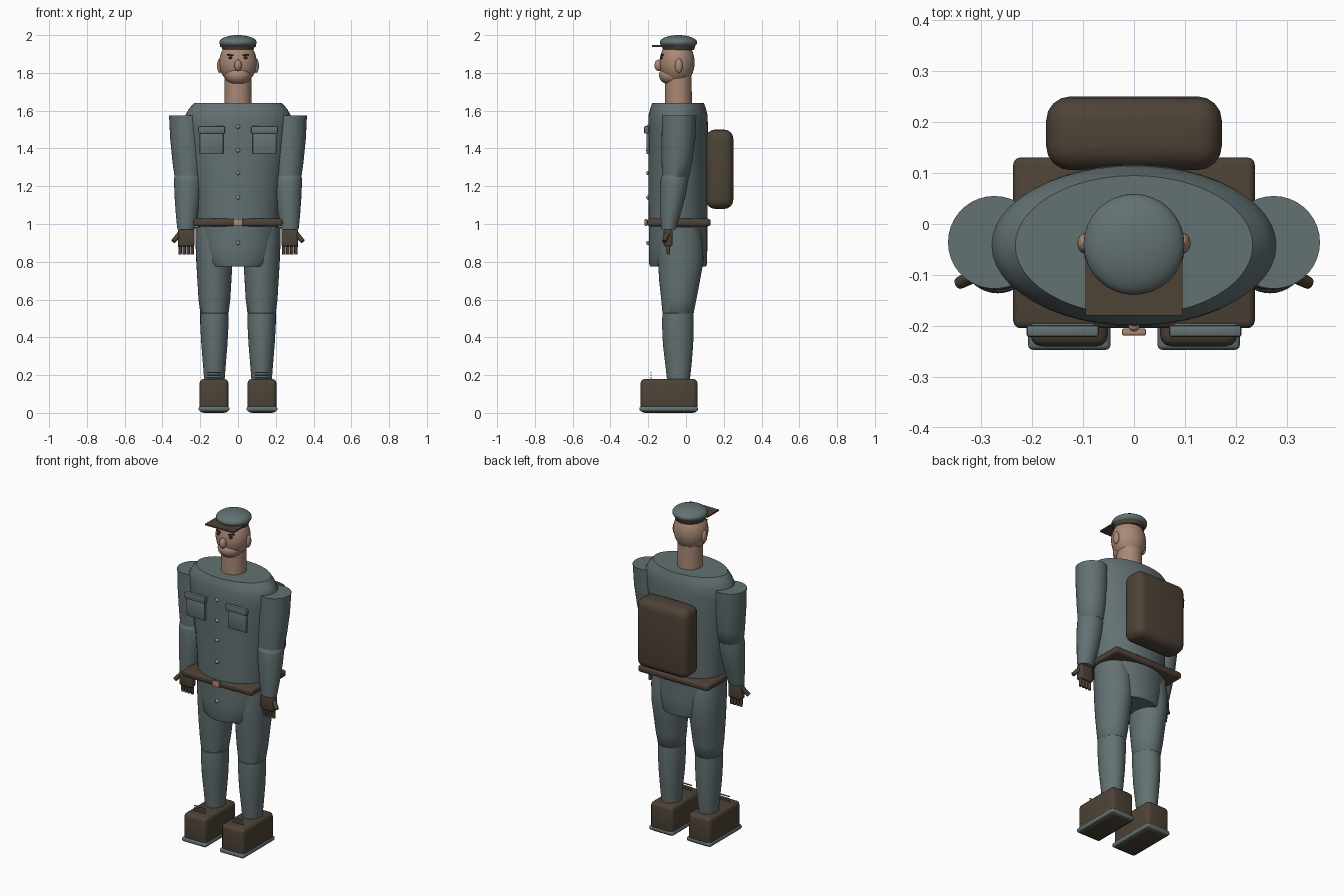
import bpy, bmesh, math
from mathutils import Vector, Matrix

if "Cube" in bpy.data.objects:
    bpy.data.objects.remove(bpy.data.objects["Cube"], do_unlink=True)


def material(name, rgb):
    m = bpy.data.materials.new(name)
    m.use_nodes = True
    m.diffuse_color = (*rgb, 1)
    m.node_tree.nodes["Principled BSDF"].inputs["Base Color"].default_value = (*rgb, 1)
    return m


CLOTH = material("grey_blue_cloth", (0.125, 0.165, 0.17))
LEATHER = material("brown_leather", (0.075, 0.055, 0.037))
SKIN = material("skin", (0.40, 0.25, 0.18))
COPPER = material("copper", (0.42, 0.25, 0.17))
DARK = material("near_black", (0.018, 0.015, 0.013))


def finish(name, bm, mat):
    bmesh.ops.recalc_face_normals(bm, faces=bm.faces)
    mesh = bpy.data.meshes.new(name)
    bm.to_mesh(mesh)
    bm.free()
    mesh.materials.append(mat)
    ob = bpy.data.objects.new(name, mesh)
    bpy.context.collection.objects.link(ob)
    bpy.ops.object.select_all(action='DESELECT')
    ob.select_set(True)
    bpy.context.view_layer.objects.active = ob
    bpy.ops.object.shade_smooth_by_angle(angle=math.radians(40))
    return ob


def box(name, centre, size, mat, bevel=0.0, segments=3):
    bm = bmesh.new()
    bmesh.ops.create_cube(bm, size=1, matrix=Matrix.Translation(centre) @ Matrix.Diagonal((*size, 1)))
    if bevel:
        bmesh.ops.bevel(bm, geom=bm.edges[:], offset=bevel, segments=segments,
                        profile=0.5, affect='EDGES')
    return finish(name, bm, mat)


def ball(name, centre, radii, mat):
    bm = bmesh.new()
    bmesh.ops.create_uvsphere(bm, u_segments=32, v_segments=20, radius=1,
                              matrix=Matrix.Translation(centre) @ Matrix.Diagonal((*radii, 1)))
    return finish(name, bm, mat)


def rod(name, start, end, radius, mat, tip=None):
    a, b = Vector(start), Vector(end)
    turn = (b - a).to_track_quat('Z', 'Y').to_matrix().to_4x4()
    bm = bmesh.new()
    bmesh.ops.create_cone(bm, cap_ends=True, segments=12, radius1=radius,
                          radius2=radius if tip is None else tip, depth=(b - a).length,
                          matrix=Matrix.Translation((a + b) / 2) @ turn)
    return finish(name, bm, mat)


def loft(name, rings, mat, sides=36):
    """Skin elliptical rings given as (z, centre x, centre y, radius x, radius y)."""
    bm = bmesh.new()
    loops = []
    for z, cx, cy, rx, ry in rings:
        angles = [math.tau * i / sides for i in range(sides)]
        loops.append([bm.verts.new((cx + rx * math.cos(t), cy + ry * math.sin(t), z)) for t in angles])
    for low, high in zip(loops, loops[1:]):
        for i in range(sides):
            j = (i + 1) % sides
            bm.faces.new((low[i], low[j], high[j], high[i]))
    bm.faces.new(loops[0])
    bm.faces.new(loops[-1])
    return finish(name, bm, mat)


# Tunic
MID = -0.042
loft("tunic", [(z, 0, MID, rx, ry) for z, rx, ry in (
    (0.775, 0.165, 0.148), (0.79, 0.18, 0.153), (0.88, 0.205, 0.155), (1.0, 0.215, 0.155),
    (1.2, 0.228, 0.157), (1.4, 0.258, 0.158), (1.52, 0.276, 0.158), (1.575, 0.279, 0.156),
    (1.61, 0.26, 0.148), (1.64, 0.233, 0.137))], CLOTH, 48)
for i, z in enumerate((0.9, 1.14, 1.27, 1.39, 1.515)):
    ball(f"button_{i + 1}", (0, -0.2, z), (0.011, 0.011, 0.011), COPPER)

# Belt, buckle and pack
box("belt", (0, -0.037, 1.008), (0.474, 0.335, 0.04), LEATHER, 0.014)
box("buckle", (0, -0.212, 1.008), (0.048, 0.014, 0.038), COPPER, 0.004, 2)
box("backpack", (0, 0.178, 1.29), (0.345, 0.145, 0.42), LEATHER, 0.048, 4)

# Neck and head
loft("neck", [(1.6, 0, -0.04, 0.072, 0.071), (1.78, 0, -0.04, 0.07, 0.07)], SKIN)
ball("head", (0, -0.047, 1.855), (0.099, 0.093, 0.119), SKIN)
ball("chin", (0, -0.075, 1.788), (0.07, 0.068, 0.053), SKIN)
ball("nose", (0, -0.145, 1.84), (0.02, 0.022, 0.03), SKIN)

# Cap
ball("cap", (0, -0.04, 1.961), (0.099, 0.099, 0.039), CLOTH)
loft("cap_band", [(1.922, 0, -0.04, 0.082, 0.082), (1.946, 0, -0.04, 0.09, 0.09)], LEATHER)
box("cap_visor", (0, -0.125, 1.942), (0.19, 0.11, 0.009), LEATHER)

for side, s in (("left", 1), ("right", -1)):
    # Face details
    ball(f"{side}_ear", (s * 0.096, -0.038, 1.838), (0.015, 0.02, 0.038), SKIN)
    ball(f"{side}_eye", (s * 0.04, -0.127, 1.88), (0.011, 0.009, 0.008), DARK)
    rod(f"{side}_eyebrow", (s * 0.025, -0.132, 1.893), (s * 0.058, -0.12, 1.897), 0.004, DARK)

    # Pockets
    box(f"{side}_pocket", (s * 0.14, -0.202, 1.425), (0.126, 0.016, 0.11), CLOTH, 0.005, 2)
    box(f"{side}_pocket_flap", (s * 0.14, -0.21, 1.498), (0.142, 0.024, 0.04), CLOTH, 0.006, 2)

    # Arms
    loft(f"{side}_upper_arm", [(z, s * x, y, r, r) for z, x, y, r in (
        (1.235, 0.264, -0.056, 0.055), (1.25, 0.264, -0.055, 0.072), (1.33, 0.266, -0.048, 0.081),
        (1.45, 0.27, -0.04, 0.089), (1.575, 0.274, -0.036, 0.091))], CLOTH)
    loft(f"{side}_forearm", [(z, s * x, y, rx, ry) for z, x, y, rx, ry in (
        (0.972, 0.274, -0.092, 0.047, 0.039), (1.05, 0.271, -0.082, 0.058, 0.053),
        (1.15, 0.267, -0.069, 0.069, 0.067), (1.23, 0.265, -0.061, 0.074, 0.073),
        (1.255, 0.265, -0.059, 0.071, 0.071), (1.27, 0.265, -0.058, 0.055, 0.055))], CLOTH)

    # Hands
    box(f"{side}_palm", (s * 0.274, -0.095, 0.928), (0.088, 0.046, 0.094), LEATHER, 0.012)
    for i in range(4):
        x = s * (0.242 + 0.0215 * i)
        rod(f"{side}_finger_{i + 1}", (x, -0.095, 0.9), (x, -0.093, 0.838), 0.0105, LEATHER, 0.0085)
    rod(f"{side}_thumb", (s * 0.302, -0.095, 0.955), (s * 0.343, -0.116, 0.908), 0.015, LEATHER, 0.012)

    # Legs
    loft(f"{side}_thigh", [(z, s * 0.125, y, rx, ry) for z, y, rx, ry in (
        (0.515, -0.042, 0.06, 0.065), (0.53, -0.042, 0.075, 0.083), (0.6, -0.038, 0.084, 0.093),
        (0.7, -0.034, 0.09, 0.108), (0.8, -0.028, 0.096, 0.12), (0.9, -0.03, 0.1, 0.12),
        (0.985, -0.034, 0.1, 0.108))], CLOTH)
    loft(f"{side}_shin", [(z, s * 0.125, y, rx, ry) for z, y, rx, ry in (
        (0.16, -0.04, 0.053, 0.059), (0.25, -0.04, 0.06, 0.069), (0.36, -0.042, 0.069, 0.08),
        (0.47, -0.043, 0.075, 0.084), (0.525, -0.043, 0.075, 0.082),
        (0.54, -0.043, 0.06, 0.065))], CLOTH)

    # Boots with a welt and laces
    box(f"{side}_boot", (s * 0.127, -0.09, 0.09), (0.152, 0.3, 0.18), LEATHER, 0.022)
    box(f"{side}_welt", (s * 0.127, -0.092, 0.021), (0.162, 0.31, 0.026), CLOTH, 0.01)
    for i in range(3):
        z = 0.186 + 0.014 * i
        rod(f"{side}_lace_{i + 1}", (s * 0.09, -0.185, z), (s * 0.165, -0.185, z), 0.0035, CLOTH)
